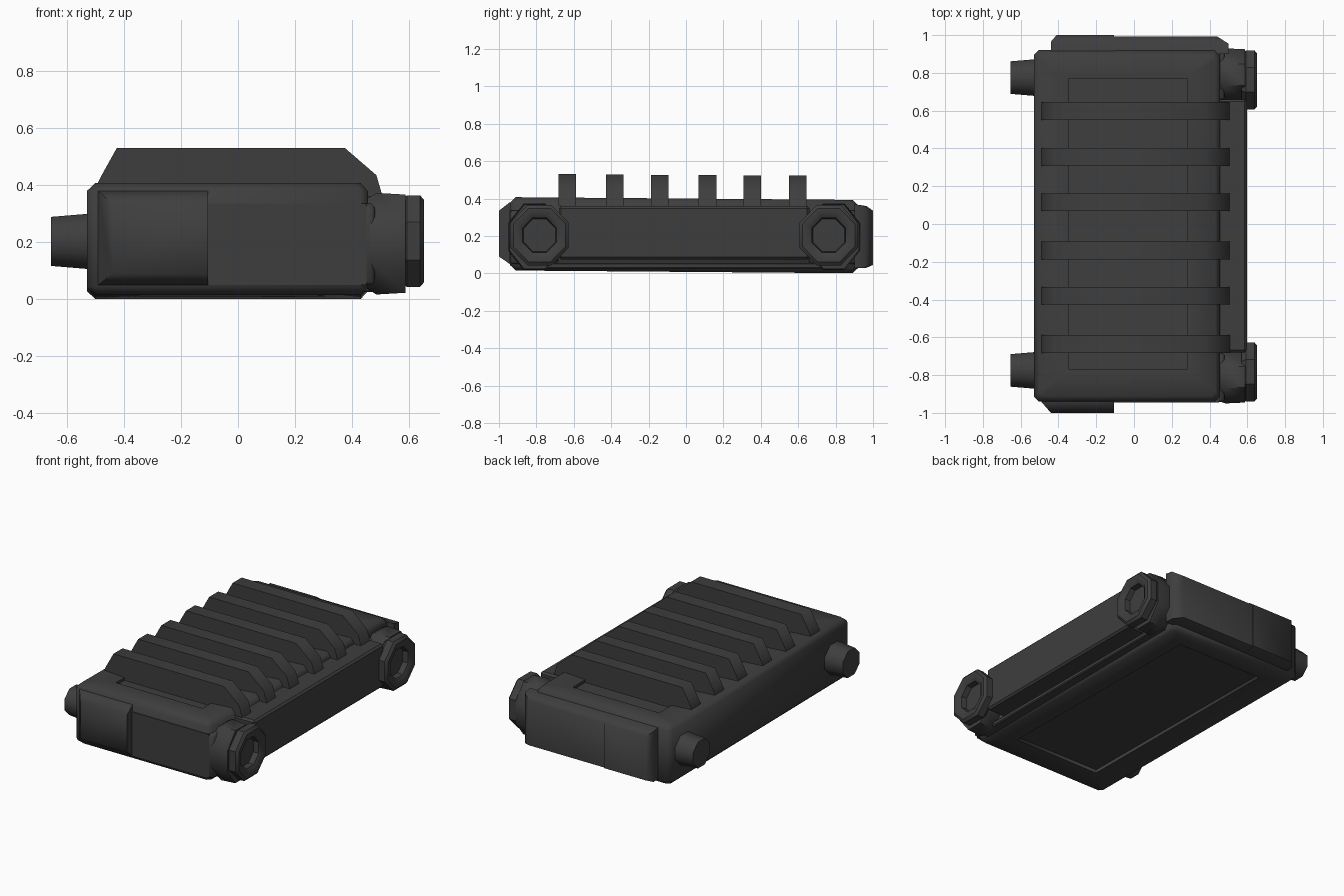
import bpy, bmesh, math

if "Cube" in bpy.data.objects:
    bpy.data.objects.remove(bpy.data.objects["Cube"])

mat = bpy.data.materials.new("charcoal grey")
mat.diffuse_color = (0.048, 0.048, 0.048, 1)
mat.use_nodes = True
mat.node_tree.nodes["Principled BSDF"].inputs["Base Color"].default_value = mat.diffuse_color


def loft(name, rings, bevel=0.0, smooth=0):
    """Skin a list of point rings and cap both ends; smooth is an angle in degrees."""
    bm = bmesh.new()
    vs = [[bm.verts.new(p) for p in r] for r in rings]
    n = len(rings[0])
    for a, b in zip(vs, vs[1:]):
        for i in range(n):
            bm.faces.new((a[i], a[(i + 1) % n], b[(i + 1) % n], b[i]))
    bm.faces.new(vs[0][::-1])
    bm.faces.new(vs[-1])
    bmesh.ops.recalc_face_normals(bm, faces=bm.faces)
    if bevel:
        bmesh.ops.bevel(bm, geom=list(bm.edges), offset=bevel, segments=1,
                        affect='EDGES', clamp_overlap=True)
    me = bpy.data.meshes.new(name)
    bm.to_mesh(me)
    bm.free()
    me.materials.append(mat)
    ob = bpy.data.objects.new(name, me)
    bpy.context.collection.objects.link(ob)
    if smooth:
        bpy.ops.object.select_all(action='DESELECT')
        ob.select_set(True)
        bpy.context.view_layer.objects.active = ob
        bpy.ops.object.shade_smooth_by_angle(angle=math.radians(smooth))
    return ob


def cut_rect(x0, x1, y0, y1, z, c=0.02):
    """Rectangle with cut corners, tilted very slightly down to the back."""
    pts = [(x0 + c, y0), (x1 - c, y0), (x1, y0 + c), (x1, y1 - c),
           (x1 - c, y1), (x0 + c, y1), (x0, y1 - c), (x0, y0 + c)]
    return [(x, y, z - 0.008 * y) for x, y in pts]


def rect(x0, x1, y0, y1, z):
    return [(x0, y0, z), (x1, y0, z), (x1, y1, z), (x0, y1, z)]


def rect_y(x0, x1, z0, z1, y):
    return [(x0, y, z0), (x1, y, z0), (x1, y, z1), (x0, y, z1)]


def box(name, x0, x1, y0, y1, z0, z1, bevel=0.0, smooth=0):
    return loft(name, [rect(x0, x1, y0, y1, z0), rect(x0, x1, y0, y1, z1)], bevel, smooth)


def octagon(x, y, z, ay, az=None):
    k = 1 / math.cos(math.pi / 8)
    az = az or ay
    return [(x, y + ay * k * math.cos(math.pi / 8 + i * math.pi / 4),
             z + az * k * math.sin(math.pi / 8 + i * math.pi / 4)) for i in range(8)]


# main body: chamfered slab with shallow recesses above and below
loft("main_body", [
    cut_rect(-0.345, 0.28, -0.77, 0.77, 0.04, 0.001),
    cut_rect(-0.345, 0.28, -0.77, 0.77, 0.018, 0.001),
    cut_rect(-0.50, 0.43, -0.91, 0.89, 0.008),
    cut_rect(-0.53, 0.455, -0.94, 0.92, 0.036, 0.025),
    cut_rect(-0.53, 0.455, -0.94, 0.92, 0.372, 0.025),
    cut_rect(-0.50, 0.43, -0.91, 0.89, 0.400),
    cut_rect(-0.345, 0.28, -0.77, 0.77, 0.390, 0.001),
    cut_rect(-0.345, 0.28, -0.77, 0.77, 0.372, 0.001)], smooth=50)

# cooling fins across the top, overhanging the right edge
profile = [(-0.49, 0.36), (-0.49, 0.41), (-0.475, 0.44), (-0.425, 0.53),
           (0.375, 0.53), (0.485, 0.435), (0.507, 0.36)]
for i, y in enumerate((-0.635, -0.38, -0.14, 0.115, 0.355, 0.598)):
    drop = 0.006 * (y + 0.635)
    loft(f"top_fin_{i + 1}", [[(x, y + s * 0.047, z - drop) for x, z in profile]
                              for s in (-1, 1)], smooth=80)

# right side panel and the thin rail under it
box("side_panel", 0.43, 0.597, -0.68, 0.66, 0.075, 0.36, 0.012)
box("side_rail_lower", 0.43, 0.50, -0.86, 0.84, 0.025, 0.055, 0.006)

# octagonal collars and hollow nuts on the right corners, pegs on the left
for end, y, yn, yp in (("front", -0.81, -0.783, -0.775), ("back", 0.79, 0.763, 0.775)):
    loft(f"{end}_collar", [octagon(0.44, y, 0.195, 0.125, 0.15),
                           octagon(0.485, y, 0.195, 0.14, 0.178),
                           octagon(0.587, y, 0.195, 0.135, 0.172)], smooth=50)
    loft(f"{end}_nut", [octagon(x, yn, 0.204, a, a * 1.03) for x, a in
                        ((0.57, 0.14), (0.592, 0.156), (0.638, 0.156), (0.652, 0.14),
                         (0.652, 0.115), (0.635, 0.09), (0.60, 0.085))], smooth=35)
    loft(f"{end}_peg", [octagon(-0.50, yp, 0.203, 0.097),
                        octagon(-0.535, yp, 0.203, 0.096),
                        octagon(-0.655, yp, 0.203, 0.086)], smooth=50)
    # small block joining the body to the collar
    box(f"{end}_corner_block", 0.42, 0.48, y - 0.132, y + 0.125, 0.05, 0.335, 0.012, 50)

# front plates: raised left half, nearly flush right half
loft("front_plate_raised", [rect_y(-0.495, -0.105, 0.05, 0.38, -0.92),
                            rect_y(-0.49, -0.105, 0.05, 0.38, -0.942),
                            rect_y(-0.44, -0.105, 0.09, 0.335, -1.0)], smooth=60)
box("front_plate_flush", -0.105, 0.45, -0.945, -0.90, 0.05, 0.335)

# back cover, two halves with a tiny step between them
loft("back_cover_left", [rect_y(-0.44, -0.105, 0.03, 0.37, 0.90),
                         rect_y(-0.44, -0.105, 0.03, 0.36, 0.965),
                         rect_y(-0.41, -0.105, 0.045, 0.335, 1.0)], smooth=60)
loft("back_cover_right", [rect_y(-0.105, 0.50, 0.03, 0.37, 0.90),
                          rect_y(-0.105, 0.50, 0.03, 0.36, 0.955),
                          rect_y(-0.105, 0.44, 0.045, 0.335, 0.993)], smooth=60)
